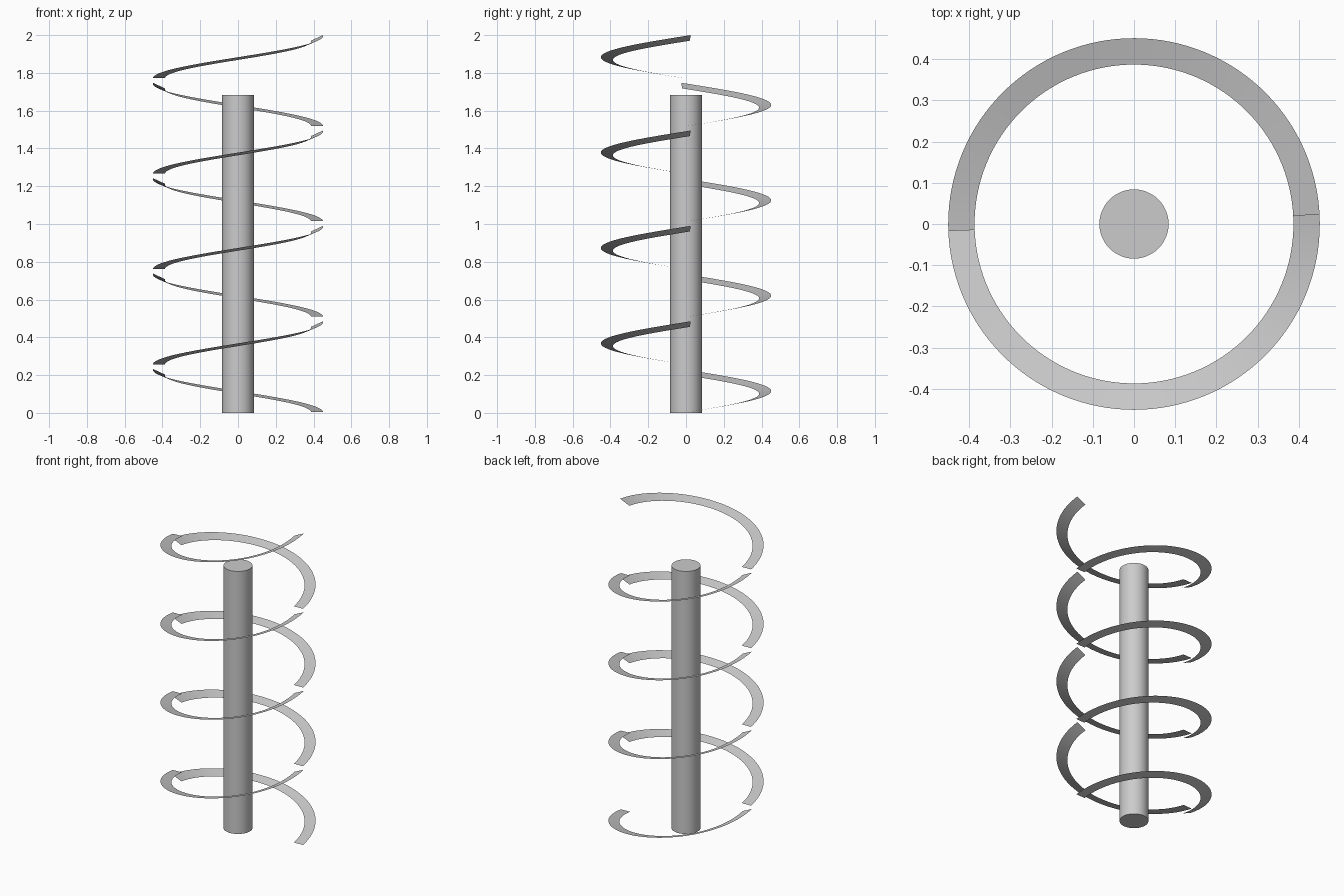
import bpy, bmesh, math

if "Cube" in bpy.data.objects:
    bpy.data.objects.remove(bpy.data.objects["Cube"])

R_IN, R_OUT = 0.387, 0.451      # ribbon radii
STEP = 0.2525                   # rise from one half turn to the next
START, END = math.radians(2), math.radians(183.1)
SEGS = 64


def half_turn(index):
    """Thin half-turn ribbon: starts level, banks outward as it climbs."""
    bm = bmesh.new()
    turn, base = index * math.pi, index * STEP
    previous = None
    for i in range(SEGS + 1):
        t = i / SEGS
        a = turn + START + (END - START) * t
        c, s = math.cos(a), math.sin(a)
        inner = bm.verts.new((R_IN * c, R_IN * s, base + 0.005 + 0.198 * t))
        outer = bm.verts.new((R_OUT * c, R_OUT * s, base + 0.005 + 0.2275 * t))
        if previous:
            bm.faces.new((previous[0], previous[1], outer, inner))
        previous = (inner, outer)
    for f in bm.faces:
        f.smooth = True
    name = f"spiral_half_turn_{index + 1}"
    mesh = bpy.data.meshes.new(name)
    bm.to_mesh(mesh)
    bm.free()
    bpy.context.collection.objects.link(bpy.data.objects.new(name, mesh))


# Four full turns of ribbon, two pieces each
for k in range(8):
    half_turn(k)

# Central pole
bpy.ops.mesh.primitive_cylinder_add(vertices=48, radius=0.084, depth=1.684,
                                    location=(0, 0, 0.842))
bpy.context.object.name = "central_pole"
bpy.ops.object.shade_smooth_by_angle()
